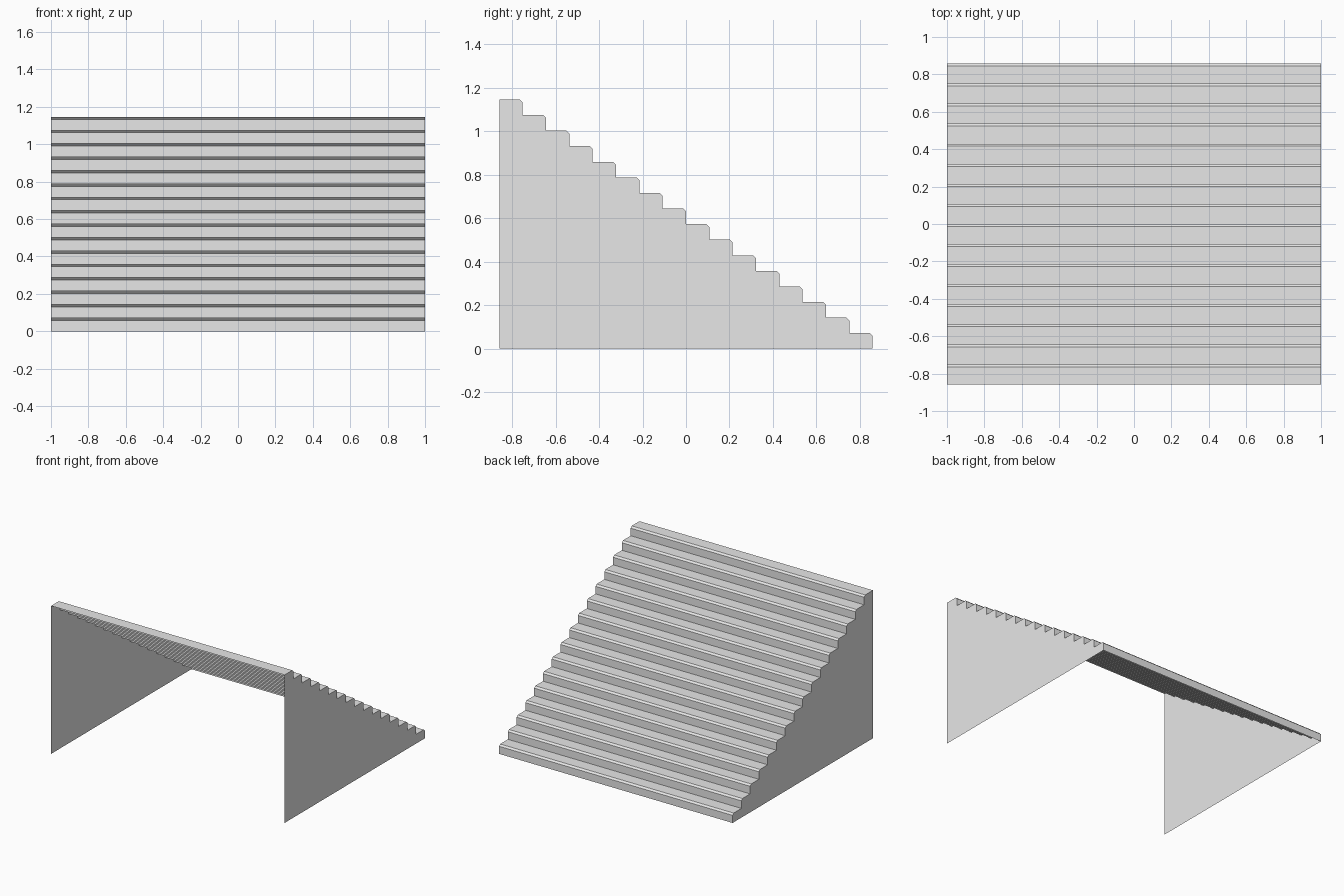
import bpy
import bmesh

cube = bpy.data.objects.get("Cube")
if cube:
    bpy.data.objects.remove(cube)

STEPS = 16
HALF_W, HALF_D, HEIGHT = 1.0, 0.858, 1.146
GOING, RISE = 2 * HALF_D / STEPS, HEIGHT / STEPS
NOSE = 0.013

grey = bpy.data.materials.new("stone grey")
grey.use_nodes = True
colour = (0.8, 0.8, 0.8, 1)
grey.diffuse_color = colour
grey.node_tree.nodes["Principled BSDF"].inputs["Base Color"].default_value = colour


def make_object(name, faces):
    """Build a flat-shaded sheet from lists of corner points."""
    bm = bmesh.new()
    for corners in faces:
        bm.faces.new([bm.verts.new(c) for c in corners])
    bmesh.ops.remove_doubles(bm, verts=bm.verts, dist=1e-5)
    mesh = bpy.data.meshes.new(name)
    bm.to_mesh(mesh)
    bm.free()
    mesh.materials.append(grey)
    obj = bpy.data.objects.new(name, mesh)
    bpy.context.collection.objects.link(obj)


# Stepped profile (y, z), climbing from the back to the front
profile = [(HALF_D, 0)]
for i in range(STEPS):
    y, top = HALF_D - i * GOING, (i + 1) * RISE
    profile += [(y, top - NOSE), (y - NOSE, top), (y - GOING, top)]

# Treads, chamfered nosings and risers as one open sheet
make_object("steps", [
    [(HALF_W, *a), (-HALF_W, *a), (-HALF_W, *b), (HALF_W, *b)]
    for a, b in zip(profile, profile[1:])])

# Thin side walls, open at the front and underneath
outline = profile + [(-HALF_D, 0)]
make_object("left_wall", [[(HALF_W, *p) for p in outline]])
make_object("right_wall", [[(-HALF_W, *p) for p in reversed(outline)]])
